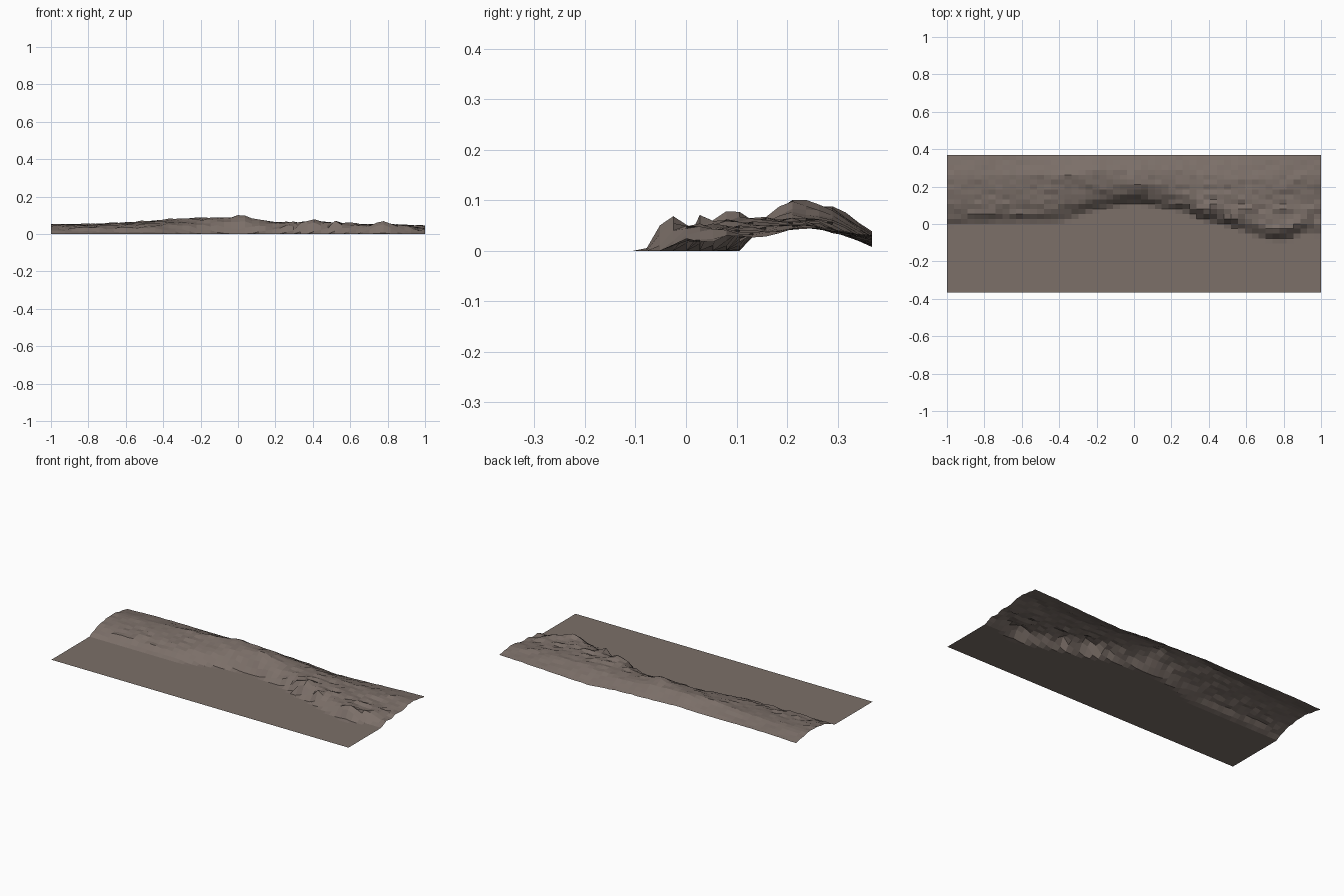
import bpy, bmesh, math, random

if "Cube" in bpy.data.objects:
    bpy.data.objects.remove(bpy.data.objects["Cube"])

random.seed(4)
NX, NY = 54, 28
X0, Y0, Y1 = -1.0, -0.366, 0.368

# foot of the cliffs: y position every 0.1 in x
COAST = [0.0, 0.01, 0.01, 0.015, 0.015, 0.015, 0.015, 0.05, 0.085, 0.10, 0.115,
         0.10, 0.085, 0.06, 0.02, 0.0, -0.04, -0.075, -0.085, -0.04, -0.055]

# land heights every 0.2 in x, listed from cliff foot (t=0) to back edge (t=1)
ROWS = [
    (0.00, [0] * 11),
    (0.10, [.022, .03, .03, .025, .035, .04, .03, .05, .04, .05, .015]),
    (0.25, [.04, .04, .045, .05, .06, .075, .05, .065, .048, .045, .025]),
    (0.45, [.052, .05, .055, .06, .078, .094, .06, .065, .05, .04, .025]),
    (0.70, [.05, .055, .062, .078, .086, .08, .06, .055, .05, .05, .045]),
    (1.00, [.028, .035, .035, .035, .035, .03, .025, .008, .015, .025, .03]),
]
# single crags: x, y, extra height, radius
CRAGS = [(0.75, -0.04, .022, .05), (0.52, 0.03, .028, .04), (0.02, 0.205, .012, .06),
         (0.38, 0.06, .02, .06), (0.90, 0.05, .012, .05), (-0.2, 0.31, .008, .08),
         (0.62, 0.08, .012, .05)]


def sample(values, x):
    """Linear lookup of evenly spaced values over x = -1..1."""
    f = (x + 1) / 2 * (len(values) - 1)
    i = min(int(f), len(values) - 2)
    return values[i] + (values[i + 1] - values[i]) * (f - i)


def height(x, y):
    c = sample(COAST, x)
    if y <= c:
        return 0.0
    t = min((y - c) / (Y1 - c), 1.0)
    z = 0.0
    for (ta, ra), (tb, rb) in zip(ROWS, ROWS[1:]):
        if ta <= t <= tb:
            k = (t - ta) / (tb - ta)
            z = sample(ra, x) * (1 - k) + sample(rb, x) * k
            break
    for cx, cy, h, r in CRAGS:
        z += h * math.exp(-((x - cx) ** 2 + (y - cy) ** 2) / (r * r) * 1.5) * min(1, t * 12)
    # broken rock in front, smoother ground behind
    rough = 0.009 * (1 - t) * (1.0 if x > 0.25 else 0.6) + 0.0015
    z += random.uniform(-rough, rough) * min(1, t * 10)
    return min(max(z, 0.0), 0.106)


# terrain: one open sheet, flat ground in front and rocky ridge behind
bm = bmesh.new()
grid = []
for j in range(NY + 1):
    y = Y0 + (Y1 - Y0) * j / NY
    row = []
    for i in range(NX + 1):
        x = X0 + 2 * i / NX
        row.append(bm.verts.new((x, y, height(x, y))))
    grid.append(row)
for j in range(NY):
    for i in range(NX):
        bm.faces.new((grid[j][i], grid[j][i + 1], grid[j + 1][i + 1], grid[j + 1][i]))

# merge the level foreground into large faces
flat = [e for e in bm.edges if len(e.link_faces) == 2 and
        all(v.co.z < 1e-6 for f in e.link_faces for v in f.verts)]
bmesh.ops.dissolve_edges(bm, edges=flat, use_verts=False, use_face_split=False)
bm.normal_update()

mesh = bpy.data.meshes.new("rocky_ridge")
bm.to_mesh(mesh)
bm.free()
ridge = bpy.data.objects.new("rocky_ridge", mesh)
bpy.context.collection.objects.link(ridge)

rock = bpy.data.materials.new("brown_grey_rock")
rock.diffuse_color = (0.2, 0.16, 0.14, 1)
rock.use_nodes = True
rock.node_tree.nodes["Principled BSDF"].inputs["Base Color"].default_value = rock.diffuse_color
mesh.materials.append(rock)
